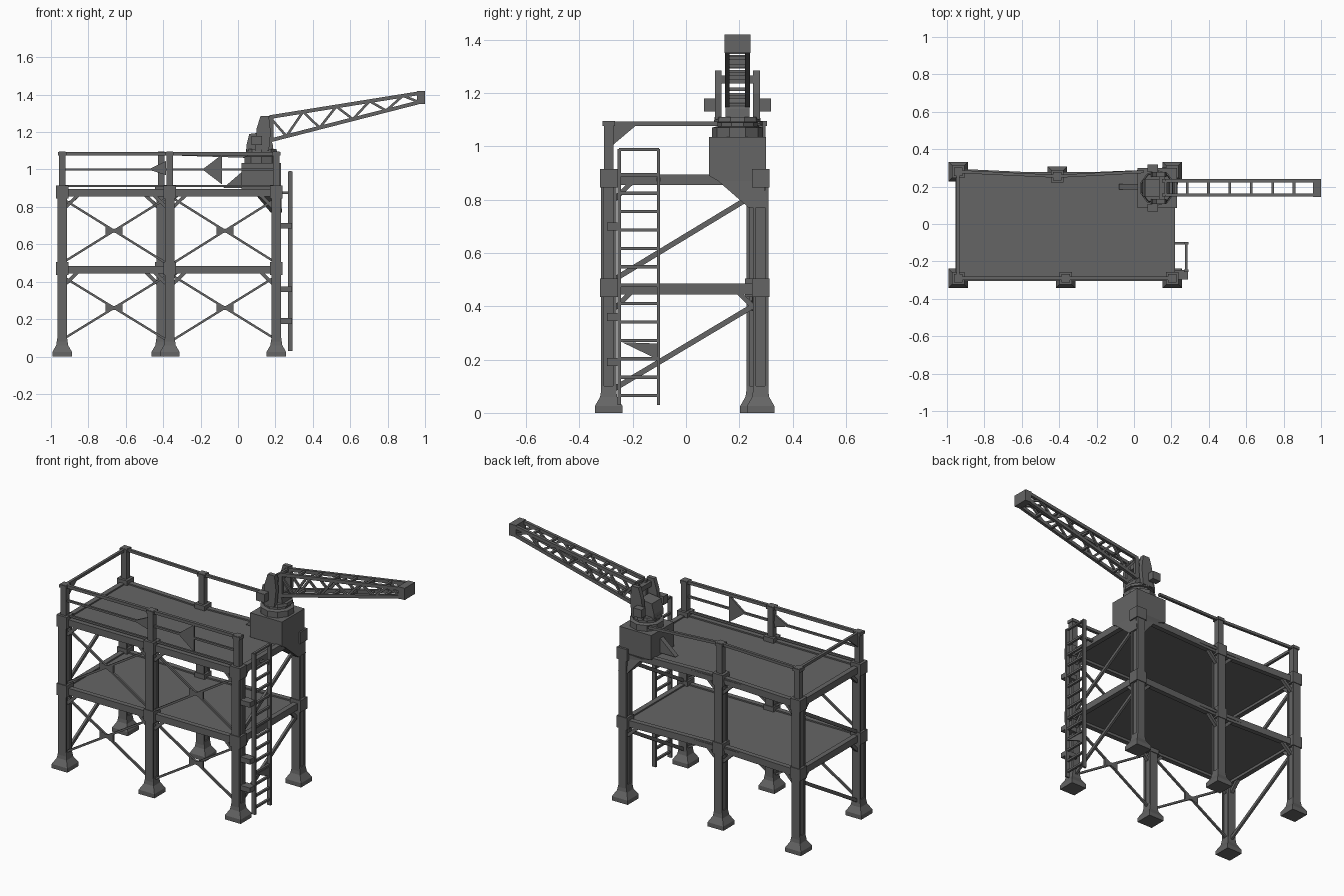
import bpy, bmesh, math
from mathutils import Vector, Matrix

if "Cube" in bpy.data.objects:
    bpy.data.objects.remove(bpy.data.objects["Cube"], do_unlink=True)

steel = bpy.data.materials.new("dark_grey_steel")
steel.use_nodes = True
GREY = (0.13, 0.13, 0.13, 1)
steel.diffuse_color = GREY
steel.node_tree.nodes["Principled BSDF"].inputs["Base Color"].default_value = GREY


def finish(name, bm):
    bmesh.ops.recalc_face_normals(bm, faces=bm.faces)
    mesh = bpy.data.meshes.new(name)
    bm.to_mesh(mesh)
    bm.free()
    mesh.materials.append(steel)
    obj = bpy.data.objects.new(name, mesh)
    bpy.context.collection.objects.link(obj)
    return obj


def loft(name, rings):
    """Join rings of equal length into a closed solid."""
    bm = bmesh.new()
    loops = [[bm.verts.new(p) for p in ring] for ring in rings]
    n = len(loops[0])
    for a, b in zip(loops, loops[1:]):
        for i in range(n):
            j = (i + 1) % n
            bm.faces.new((a[i], a[j], b[j], b[i]))
    bm.faces.new(loops[0])
    bm.faces.new(loops[-1])
    return finish(name, bm)


def square(x, y, z, rx, ry):
    return [(x - rx, y - ry, z), (x + rx, y - ry, z), (x + rx, y + ry, z), (x - rx, y + ry, z)]


def box(name, centre, size):
    x, y, z = centre
    rx, ry, rz = (s / 2 for s in size)
    return loft(name, [square(x, y, z - rz, rx, ry), square(x, y, z + rz, rx, ry)])


def beam(name, p, q, w, h=None):
    """Rectangular bar from p to q."""
    p, q = Vector(p), Vector(q)
    d = (q - p).normalized()
    side = d.cross(Vector((0, 0, 1)))
    side = side.normalized() if side.length > 0.01 else Vector((0, 1, 0))
    up = side.cross(d)
    s, u = side * w / 2, up * (h or w) / 2
    return loft(name, [[c - s - u, c + s - u, c + s + u, c - s + u] for c in (p, q)])


def plate(name, points, axis, at, thick):
    """Flat outline extruded along y ('y': points are x,z) or x ('x': points are y,z)."""
    def put(a, b, t):
        return (a, t, b) if axis == 'y' else (t, a, b)
    return loft(name, [[put(a, b, t) for a, b in points] for t in (at - thick / 2, at + thick / 2)])


FRONT, BACK = -0.29, 0.28
LEFT, RIGHT = -0.94, 0.205
LEVELS = (0.465, 0.875)
columns = {
    "front_left": (LEFT, FRONT), "front_middle": (-0.365, FRONT), "front_right": (RIGHT, FRONT),
    "back_left": (LEFT, BACK), "back_middle": (-0.41, 0.255), "back_right": (RIGHT, BACK),
}

# Columns with flared feet, joint collars and I-beam flanges
for key, (x, y) in columns.items():
    loft(key + "_foot", [square(x, y, z, r, r) for z, r in
                         ((0, .052), (.025, .052), (.06, .032), (.10, .026))])
    box(key + "_column_web", (x, y, 0.49), (0.04, 0.045, 0.84))
    for s in (-1, 1):
        box(key + "_column_flange", (x, y + s * 0.023, 0.49), (0.052, 0.012, 0.82))
    for z in LEVELS:
        box(key + "_collar", (x, y, z + 0.005), (0.068, 0.066, 0.07))
    if key != "back_right":
        box(key + "_rail_post", (x, y, 1.0), (0.036, 0.036, 0.19))
        box(key + "_post_cap", (x, y, 1.085), (0.046, 0.046, 0.018))

# Decks and edge beams with knee brackets
mid_x = (LEFT + RIGHT) / 2
for z in LEVELS:
    box("deck", (mid_x, -0.005, z + 0.004), (1.17, 0.565, 0.016))
    for a, b in (("front_left", "front_middle"), ("front_middle", "front_right"),
                 ("back_left", "back_middle"), ("back_middle", "back_right"),
                 ("front_left", "back_left"), ("front_right", "back_right")):
        p, q = Vector((*columns[a], z)), Vector((*columns[b], z))
        beam("edge_beam", p, q, 0.03, 0.04)
        step = (q - p).normalized()
        for end, d in ((p, step), (q, -step)):
            beam("knee_bracket", end + d * 0.02 - Vector((0, 0, 0.075)),
                 end + d * 0.085 - Vector((0, 0, 0.012)), 0.02, 0.018)

# Cross bracing on the front, single diagonals on both ends
for low, high in ((0.09, 0.43), (0.50, 0.845)):
    for x0, x1 in ((LEFT, -0.385), (-0.345, RIGHT)):
        beam("front_brace", (x0, FRONT, low), (x1, FRONT, high), 0.012)
        beam("front_brace", (x0, FRONT, high), (x1, FRONT, low), 0.012)
        c, m = (x0 + x1) / 2, (low + high) / 2
        plate("brace_plate", [(c - .045, m - .022), (c, m - .01), (c + .045, m - .022),
                              (c + .045, m + .022), (c, m + .01), (c - .045, m + .022)],
              'y', FRONT, 0.014)
    for x in (LEFT, RIGHT):
        beam("end_brace", (x, FRONT + 0.02, low), (x, BACK - 0.03, high - 0.03), 0.014, 0.02)

# Guard rails
for z, t in ((1.085, 0.018), (1.0, 0.012), (0.912, 0.012)):
    beam("front_rail", (LEFT, FRONT, z), (RIGHT, FRONT, z), t)
mid = columns["back_middle"]
beam("back_rail", (LEFT, BACK, 1.085), (*mid, 1.085), 0.016)
beam("back_rail", (*mid, 1.085), (0.05, BACK, 1.07), 0.016)
beam("left_rail", (LEFT, FRONT, 1.085), (LEFT, BACK, 1.085), 0.016)
plate("left_rail_gusset", [(-.28, 1.08), (-.185, 1.08), (-.28, 1.0)], 'x', LEFT, 0.012)
plate("front_rail_gusset", [(-.19, 1.0), (-.085, 1.08), (-.085, .92)], 'y', FRONT, 0.012)
plate("front_rail_gusset", [(-.48, 1.0), (-.385, 1.045), (-.385, .97)], 'y', FRONT, 0.012)

# Ladder on the right end
for y in (-0.25, -0.103):
    box("ladder_stile", (0.28, y, 0.51), (0.024, 0.012, 0.96))
for i in range(13):
    box("ladder_rung", (0.28, -0.177, 0.065 + i * 0.069), (0.014, 0.14, 0.012))
box("ladder_top_bar", (0.28, -0.177, 0.988), (0.014, 0.15, 0.01))
for z in (0.19, 0.36, 0.70):
    box("ladder_bracket", (0.25, -0.272, z), (0.075, 0.05, 0.03))
plate("ladder_bent_plate", [(-.24, .265), (-.105, .2), (-.105, .26)], 'x', 0.28, 0.012)
beam("ladder_deck_tie", (0.22, -0.103, 0.875), (0.28, -0.103, 0.875), 0.014)

# Crane pedestal over the back right column
loft("pedestal", [square(0.205, 0.27, 0.77, .03, .035), square(0.16, 0.205, 0.87, .07, .085),
                  square(0.125, 0.193, 0.89, .105, .107), square(0.125, 0.193, 1.035, .105, .107)])
plate("pedestal_gusset", [(-.08, .9), (.03, .9), (.03, .995)], 'y', 0.2, 0.03)


def ring(cx, cy, z, r, n=10):
    return [(cx + r * math.cos(math.tau * (i + .5) / n),
             cy + r * math.sin(math.tau * (i + .5) / n), z) for i in range(n)]


# Slewing ring and crane house
CY = 0.193
loft("slewing_ring", [ring(.125, CY, z, r) for z, r in
                      ((1.03, .095), (1.07, .095), (1.075, .075), (1.09, .075), (1.092, .088), (1.11, .085))])
plate("crane_house", [(.045, 1.1), (.19, 1.1), (.185, 1.14), (.14, 1.2), (.06, 1.19), (.045, 1.13)],
      'y', CY, 0.09)
for s in (-1, 1):
    plate("crane_side_arm", [(.09, 1.1), (.165, 1.1), (.175, 1.2), (.165, 1.285), (.12, 1.285), (.1, 1.22)],
          'y', CY + s * 0.072, 0.026)
    box("winch_motor", (.10, CY + s * 0.105, 1.155), (.055, .04, .05))
box("boom_pivot", (.15, CY, 1.25), (.03, .15, .03))

# Lattice boom
def chord(t, side, top):
    z0, z1 = (1.28, 1.408) if top else (1.155, 1.36)
    return Vector((0.17 + 0.8 * t, CY + side * 0.038, z0 + (z1 - z0) * t))

for side in (-1, 1):
    for top in (False, True):
        beam("boom_chord", chord(0, side, top), chord(1, side, top), 0.018, 0.02)
    beam("boom_root", chord(0, side, False), chord(0, side, True), 0.018, 0.04)
    stops = [i / 9 for i in range(10)]
    for i, (a, b) in enumerate(zip(stops, stops[1:])):
        beam("boom_lacing", chord(a, side, i % 2 == 0), chord(b, side, i % 2 == 1), 0.01, 0.013)
for i in range(8):
    t = i / 7
    for top in (False, True):
        beam("boom_cross_bar", chord(t, -1, top), chord(t, 1, top), 0.014)
box("boom_tip", (0.978, CY, 1.385), (0.044, 0.096, 0.07))
